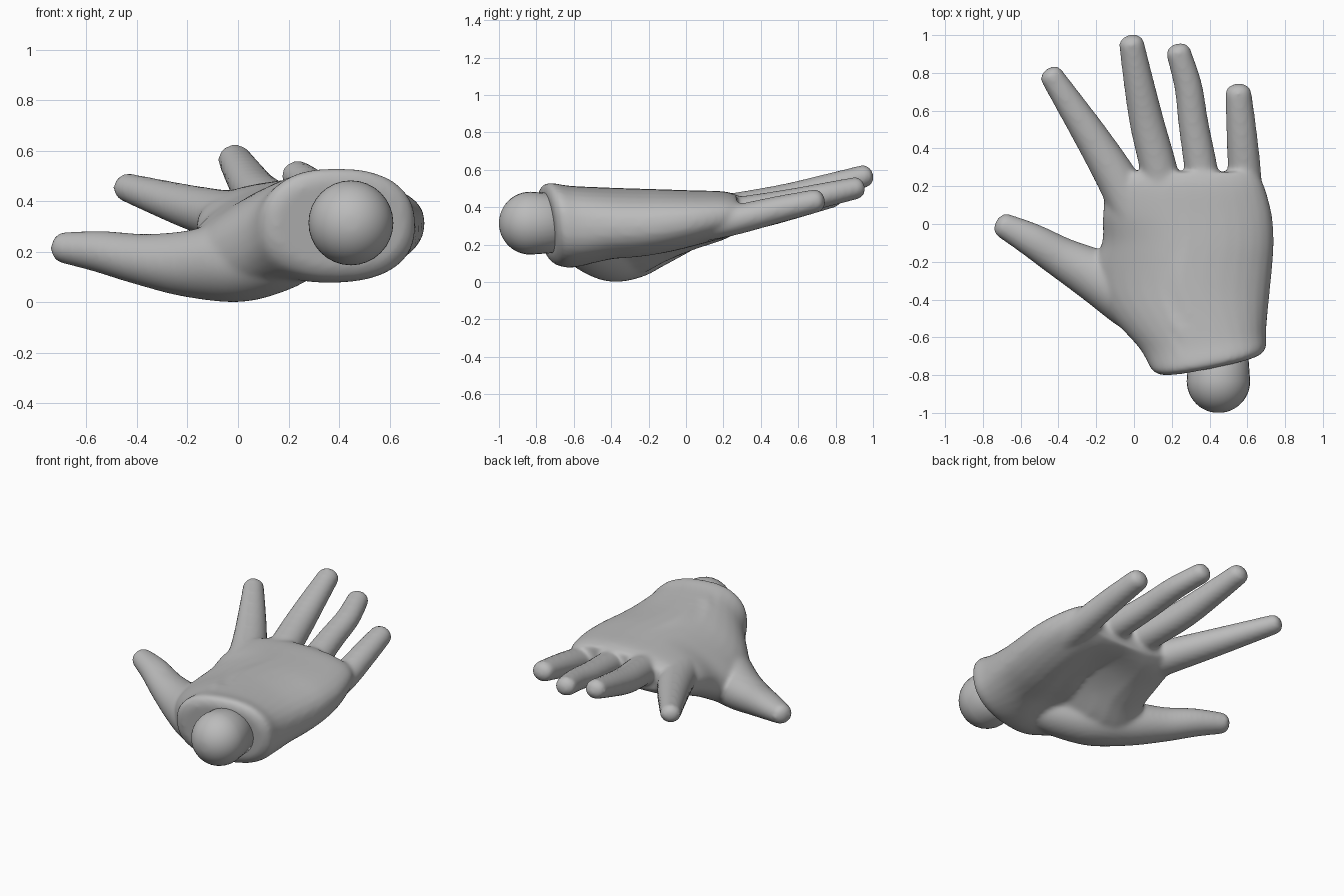
import bpy, bmesh
from math import sin, cos, pi, exp
from mathutils import Vector

cube = bpy.data.objects.get("Cube")
if cube:
    bpy.data.objects.remove(cube, do_unlink=True)

grey = bpy.data.materials.new("plain grey")
grey.use_nodes = True
colour = (0.5, 0.5, 0.5, 1)
grey.diffuse_color = colour
grey.node_tree.nodes["Principled BSDF"].inputs["Base Color"].default_value = colour

SIDES = 32
ANGLES = [2 * pi * i / SIDES for i in range(SIDES)]


def spline(rows, steps=6):
    """Pass a smooth curve through rows of numbers."""
    keys = [Vector(row) for row in rows]
    result = []
    for i in range(len(keys) - 1):
        before, start = keys[max(i - 1, 0)], keys[i]
        end, after = keys[i + 1], keys[min(i + 2, len(keys) - 1)]
        for s in range(steps):
            t = s / steps
            result.append(start + (end - before) * t / 2
                          + (before * 2 - start * 5 + end * 4 - after) * t * t / 2
                          + (start * 3 - before - end * 3 + after) * t ** 3 / 2)
    return result + [keys[-1]]


def loft(bm, rings):
    """Skin a closed solid over a row of rings."""
    loops = [[bm.verts.new(point) for point in ring] for ring in rings]
    for low, high in zip(loops, loops[1:]):
        for i in range(SIDES):
            j = (i + 1) % SIDES
            bm.faces.new((low[i], low[j], high[j], high[i]))
    bm.faces.new(loops[0][::-1])
    bm.faces.new(loops[-1])


def digit(bm, path, flatness):
    """Tapering finger with a blunt rounded tip; rows are x, y, z, radius."""
    rows = spline(path)
    centres = [row.xyz for row in rows]
    radii = [row.w for row in rows]
    forward = (centres[-1] - centres[-2]).normalized()
    tip, tip_radius = centres[-1], radii[-1]
    for k in range(1, 6):
        a = k * pi / 11
        centres.append(tip + forward * tip_radius * 0.7 * sin(a))
        radii.append(tip_radius * cos(a))
    rings = []
    for i, centre in enumerate(centres):
        along = centres[min(i + 1, len(centres) - 1)] - centres[max(i - 1, 0)]
        across = along.cross(Vector((0, 0, 1))).normalized()
        up = across.cross(along).normalized()
        rings.append([centre + radii[i] * (across * cos(a) + up * sin(a) * flatness)
                      for a in ANGLES])
    loft(bm, rings)


def rounded(value):
    """Slightly squared-off circle profile."""
    return abs(value) ** 0.85 * (1 if value > 0 else -1)


def palm(bm, sections):
    """Palm from rows of y, left, right, bottom, top, hollow, thumb-side droop."""
    rings = []
    for y, left, right, bottom, top, hollow, droop in spline(sections, 5):
        skew = min(1, max(0, (-0.4 - y) / 0.3))
        ring = []
        for a in ANGLES:
            x = (left + right) / 2 + (right - left) / 2 * rounded(cos(a))
            z = (bottom + top) / 2 + (top - bottom) / 2 * rounded(sin(a))
            if sin(a) < 0:
                z += hollow * exp(-((x - 0.3) / 0.15) ** 2)
            z -= droop * max(0, 0.23 - x)
            ring.append((x, y + skew * (0.2 * (x - 0.4) - 0.13 * (z - 0.3)), z))
        rings.append(ring)
    loft(bm, rings)


def finish(bm, name):
    bmesh.ops.recalc_face_normals(bm, faces=bm.faces)
    mesh = bpy.data.meshes.new(name)
    bm.to_mesh(mesh)
    bm.free()
    mesh.materials.append(grey)
    mesh.shade_smooth()
    obj = bpy.data.objects.new(name, mesh)
    bpy.context.collection.objects.link(obj)
    return obj


# Hand: palm, thumb and four fingers fused into one skin
bm = bmesh.new()
palm(bm, [
    (-0.745, 0.15, 0.66, 0.14, 0.48, 0, 0),
    (-0.71, 0.095, 0.70, 0.09, 0.53, 0, 0.05),
    (-0.60, 0.02, 0.70, 0.08, 0.515, 0, 0.25),
    (-0.40, -0.19, 0.715, 0.09, 0.505, 0.06, 0.36),
    (-0.25, -0.23, 0.73, 0.10, 0.50, 0.08, 0.33),
    (-0.10, -0.17, 0.74, 0.13, 0.495, 0.08, 0.2),
    (0.05, -0.165, 0.73, 0.17, 0.49, 0.06, 0.08),
    (0.20, -0.14, 0.69, 0.22, 0.485, 0.02, 0.04),
    (0.275, -0.05, 0.65, 0.26, 0.465, 0, 0),
])
fingers = {
    "index": [(0.0, 0.06, 0.33, 0.12), (-0.085, 0.23, 0.35, 0.11),
              (-0.225, 0.46, 0.388, 0.092), (-0.437, 0.785, 0.455, 0.063)],
    "middle": [(0.15, 0.12, 0.37, 0.10), (0.135, 0.27, 0.39, 0.099),
               (0.07, 0.53, 0.442, 0.092), (0.025, 0.75, 0.505, 0.08),
               (-0.013, 0.955, 0.567, 0.067)],
    "ring": [(0.37, 0.12, 0.36, 0.09), (0.358, 0.27, 0.375, 0.089),
             (0.315, 0.53, 0.422, 0.08), (0.287, 0.73, 0.463, 0.074),
             (0.235, 0.91, 0.503, 0.066)],
    "little": [(0.58, 0.05, 0.30, 0.10), (0.585, 0.25, 0.33, 0.09),
               (0.57, 0.48, 0.385, 0.081), (0.552, 0.695, 0.434, 0.07)],
}
for path in fingers.values():
    digit(bm, path, 0.9)
digit(bm, [(0.25, -0.56, 0.22, 0.14), (0.14, -0.48, 0.19, 0.165),
           (-0.01, -0.38, 0.163, 0.175), (-0.20, -0.275, 0.153, 0.142),
           (-0.38, -0.18, 0.17, 0.11), (-0.54, -0.085, 0.2, 0.09),
           (-0.69, -0.008, 0.217, 0.067)], 0.93)
hand = finish(bm, "hand")
remesh = hand.modifiers.new("fuse", 'REMESH')
remesh.mode = 'VOXEL'
remesh.voxel_size = 0.013
remesh.use_smooth_shade = True
smooth = hand.modifiers.new("soften", 'SMOOTH')
smooth.factor = 0.5
smooth.iterations = 12

# Wrist ball: round end on a short stump running into the wrist
bm = bmesh.new()
RADIUS = 0.168
rings = []
for k in range(1, 13):
    a = k * pi / 24
    rings.append((-0.832 - RADIUS * cos(a), RADIUS * sin(a)))
rings.append((-0.6, RADIUS * 0.9))
loft(bm, [[(0.447 + r * cos(a), y, 0.315 + r * sin(a)) for a in ANGLES]
          for y, r in rings])
finish(bm, "wrist_ball")
